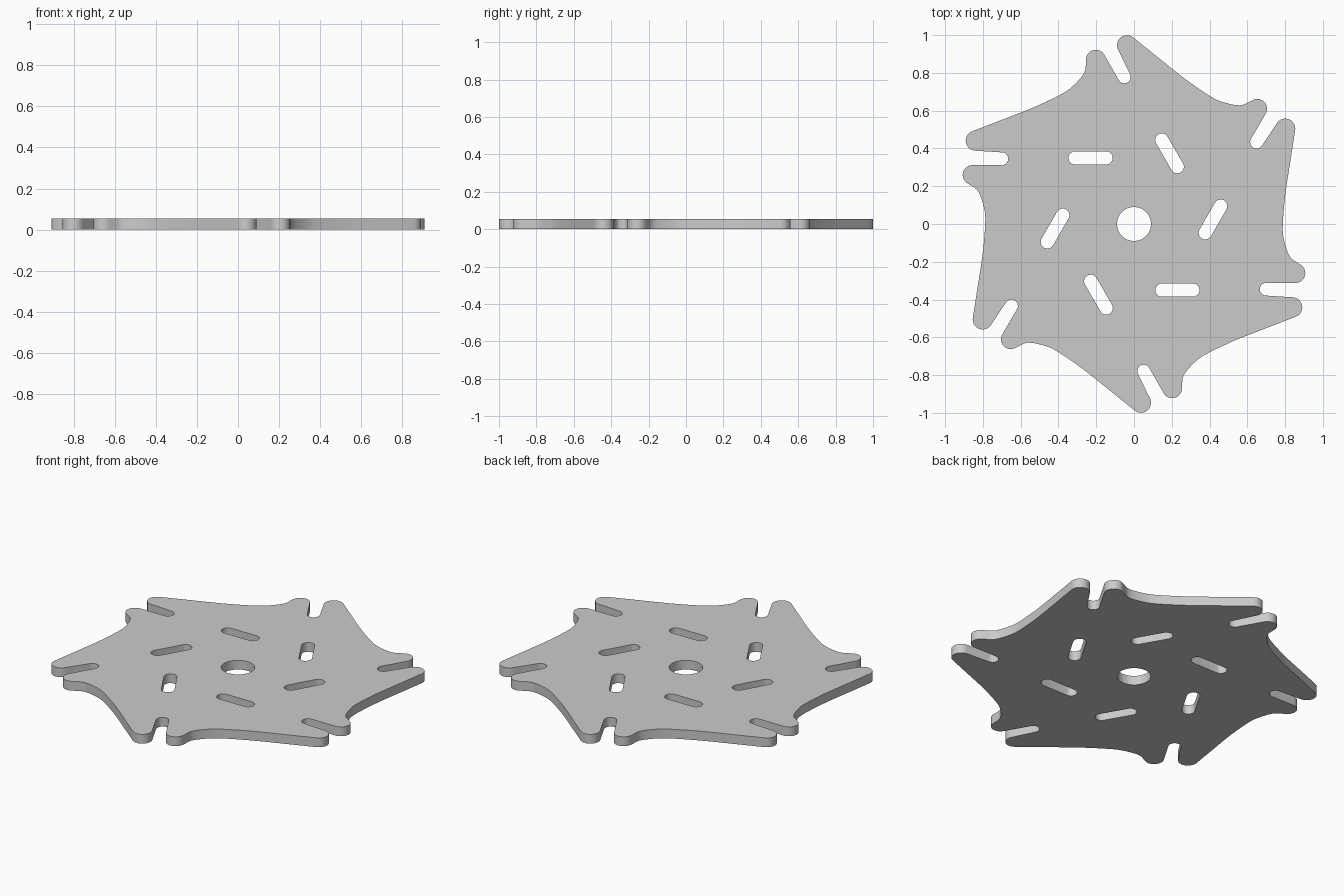
import bpy, bmesh
from math import radians, cos, sin
from mathutils import Vector, Matrix

if "Cube" in bpy.data.objects:
    bpy.data.objects.remove(bpy.data.objects["Cube"])

THICK = 0.055


def arc(cx, cy, r, a0, a1, n):
    return [Vector((cx + r * cos(radians(a0 + (a1 - a0) * i / n)),
                    cy + r * sin(radians(a0 + (a1 - a0) * i / n)))) for i in range(n + 1)]


def turn(pts, deg):
    m = Matrix.Rotation(radians(deg), 2)
    return [m @ p for p in pts]


def smooth_path(p, n=6):
    """Catmull-Rom curve through the points, end points left out."""
    q = [2 * p[0] - p[1]] + p + [2 * p[-1] - p[-2]]
    out = []
    for a, b, c, d in zip(q, q[1:], q[2:], q[3:]):
        for i in range(n):
            t = i / n
            out.append(0.5 * (2 * b + (c - a) * t + (2 * a - 5 * b + 4 * c - d) * t * t
                              + (3 * b - a - 3 * c + d) * t ** 3))
    return out[1:]


# One sixth of the rim: concave side, small lobe, open slot, large lobe
small_lobe = arc(-0.855, 0.26, 0.052, 244, 90, 12)
slot_end = arc(-0.70, 0.345, 0.034, -90, 90, 10)
large_lobe = arc(-0.838, 0.441, 0.053, 268, 111, 14)
start = turn(large_lobe[-1:], 60)[0]
side = [start] + [Vector(p) for p in (
    (-0.825, -0.315), (-0.801, -0.156), (-0.788, 0.0), (-0.793, 0.08), (-0.825, 0.172))] + small_lobe[:1]
sector = smooth_path(side) + small_lobe + slot_end + large_lobe
rim = [p for k in range(6) for p in turn(sector, -60 * k)]

# Closed slots and centre hole
slot = arc(-0.312, 0.35, 0.035, 270, 90, 10) + arc(-0.148, 0.35, 0.035, 90, -90, 10)
loops = [rim, arc(0, 0, 0.09, 0, 360, 48)[:-1]] + [turn(slot, -60 * k) for k in range(6)]

# Fill the flat profile and extrude it into a plate
bm = bmesh.new()
edges = []
for loop in loops:
    vs = [bm.verts.new((p.x, p.y, 0)) for p in loop]
    edges += [bm.edges.new((vs[i - 1], vs[i])) for i in range(len(vs))]
bmesh.ops.triangle_fill(bm, edges=edges, use_beauty=True, use_dissolve=False, normal=(0, 0, 1))
ext = bmesh.ops.extrude_face_region(bm, geom=bm.faces[:], use_keep_orig=True)
top = [g for g in ext["geom"] if isinstance(g, bmesh.types.BMVert)]
bmesh.ops.translate(bm, verts=top, vec=(0, 0, THICK))
bmesh.ops.recalc_face_normals(bm, faces=bm.faces[:])

mesh = bpy.data.meshes.new("slotted_plate")
bm.to_mesh(mesh)
bm.free()
plate = bpy.data.objects.new("slotted_plate", mesh)
bpy.context.collection.objects.link(plate)
bpy.context.view_layer.objects.active = plate
plate.select_set(True)
bpy.ops.object.shade_smooth_by_angle(angle=radians(35))
